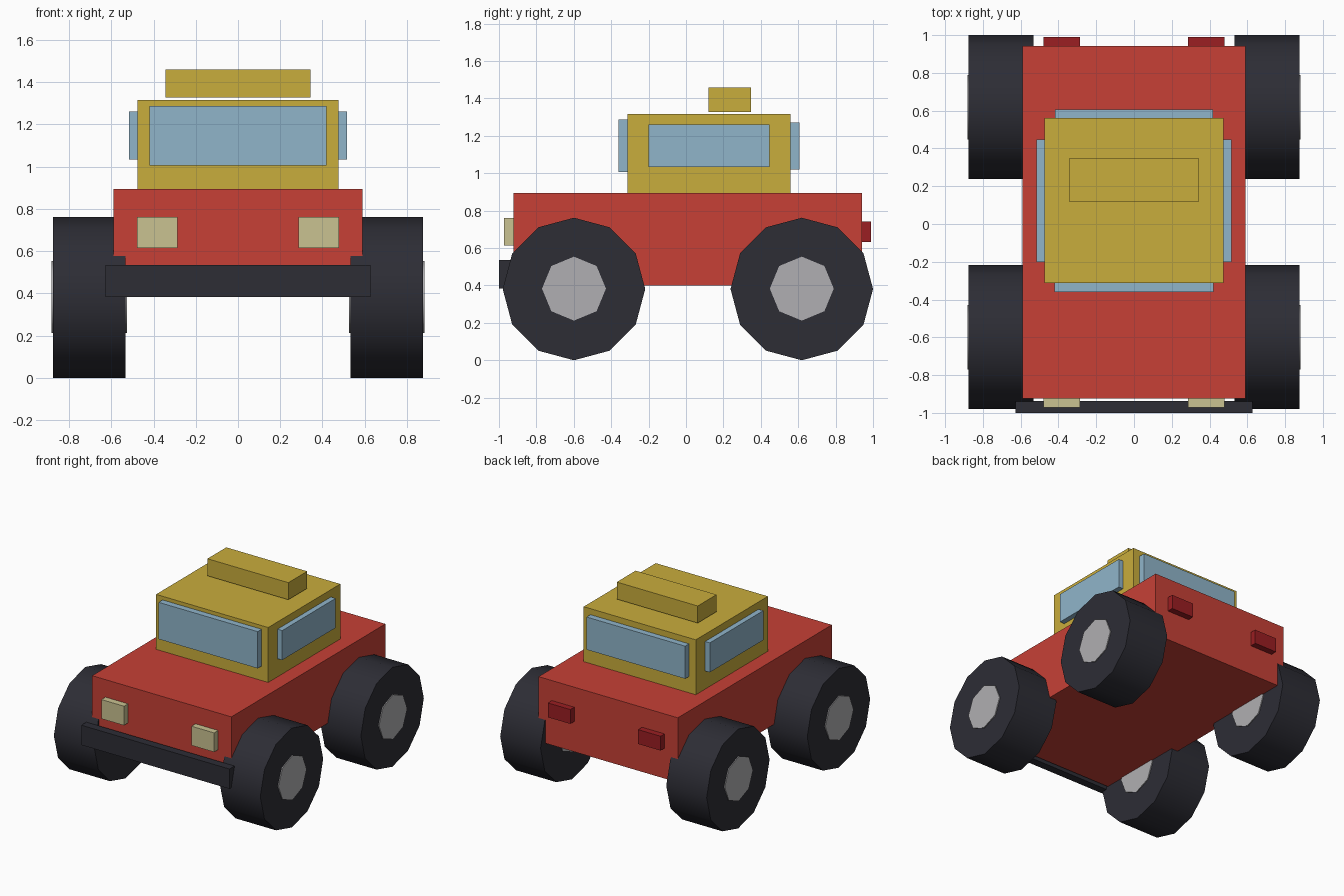
import bpy, bmesh, math
from mathutils import Matrix

if "Cube" in bpy.data.objects:
    bpy.data.objects.remove(bpy.data.objects["Cube"])


def material(name, rgb):
    """Flat material from an sRGB 0-255 colour."""
    def lin(c):
        c /= 255
        return c / 12.92 if c <= 0.04045 else ((c + 0.055) / 1.055) ** 2.4
    m = bpy.data.materials.new(name)
    m.diffuse_color = (*[lin(c) for c in rgb], 1)
    m.use_nodes = True
    m.node_tree.nodes["Principled BSDF"].inputs["Base Color"].default_value = m.diffuse_color
    return m


RED = material("red paint", (199, 64, 54))
GOLD = material("gold paint", (201, 173, 60))
GLASS = material("blue glass", (144, 181, 202))
CREAM = material("cream lamp", (202, 194, 145))
DARK_RED = material("dark red lamp", (155, 30, 34))
BLACK = material("black rubber", (45, 45, 53))
GREY = material("grey metal", (176, 175, 178))


def add(name, bm, mat):
    bmesh.ops.recalc_face_normals(bm, faces=bm.faces)
    mesh = bpy.data.meshes.new(name)
    bm.to_mesh(mesh)
    bm.free()
    mesh.materials.append(mat)
    obj = bpy.data.objects.new(name, mesh)
    bpy.context.collection.objects.link(obj)
    return obj


def box(name, x, y, z, mat):
    """Box from (min, max) ranges."""
    bm = bmesh.new()
    size = [r[1] - r[0] for r in (x, y, z)]
    mid = [(r[1] + r[0]) / 2 for r in (x, y, z)]
    bmesh.ops.create_cube(bm, size=1, matrix=Matrix.Translation(mid) @ Matrix.Diagonal((*size, 1)))
    return add(name, bm, mat)


def disc(name, x, y, z, radius, width, sides, mat):
    """Cylinder along x with a corner pointing up, smooth rim and flat caps."""
    bm = bmesh.new()
    bmesh.ops.create_cone(bm, cap_ends=True, segments=sides, radius1=radius, radius2=radius, depth=width,
                          matrix=Matrix.Translation((x, y, z)) @ Matrix.Rotation(math.pi / 2, 4, 'Y'))
    for f in bm.faces:
        f.smooth = len(f.verts) == 4
    for e in bm.edges:
        e.smooth = all(len(f.verts) == 4 for f in e.link_faces)
    return add(name, bm, mat)


# Body, cabin and roof box
box("body", (-0.59, 0.59), (-0.923, 0.942), (0.40, 0.895), RED)
box("cabin", (-0.475, 0.475), (-0.313, 0.56), (0.895, 1.316), GOLD)
box("roof_box", (-0.343, 0.343), (0.12, 0.348), (1.328, 1.459), GOLD)

# Front and back windows
box("windscreen", (-0.42, 0.42), (-0.361, -0.313), (1.006, 1.288), GLASS)
box("back_window", (-0.418, 0.418), (0.56, 0.607), (1.02, 1.27), GLASS)

# Front bumper
box("bumper", (-0.628, 0.628), (-1.0, -0.938), (0.383, 0.535), BLACK)

# Parts on both sides
for side, s in (("left", -1), ("right", 1)):
    def both(a, b):
        return tuple(sorted((s * a, s * b)))
    box(side + "_window", both(0.475, 0.515), (-0.2, 0.447), (1.034, 1.26), GLASS)
    box(side + "_headlight", both(0.286, 0.478), (-0.972, -0.923), (0.614, 0.761), CREAM)
    box(side + "_taillight", both(0.287, 0.478), (0.942, 0.99), (0.632, 0.742), DARK_RED)
    # Wheels with hubs showing on both faces
    for end, y in (("front", -0.599), ("rear", 0.619)):
        disc(f"{side}_{end}_tyre", s * 0.704, y, 0.381, 0.381, 0.342, 12, BLACK)
        disc(f"{side}_{end}_hub", s * 0.704, y, 0.383, 0.171, 0.356, 8, GREY)
